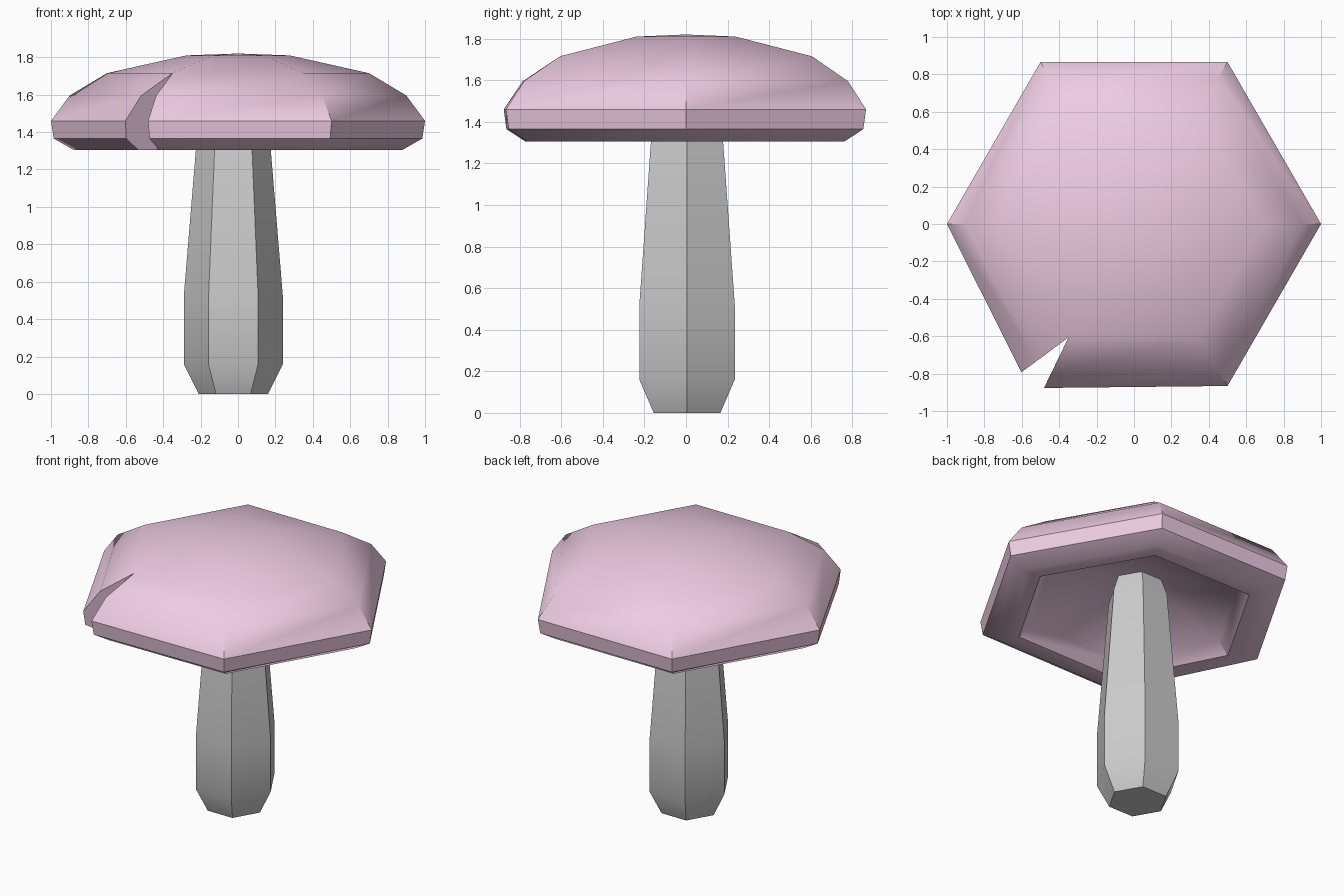
import bpy, bmesh
from math import cos, sin, radians

if "Cube" in bpy.data.objects:
    bpy.data.objects.remove(bpy.data.objects["Cube"])


def finish(name, bm, loc=(0, 0, 0)):
    bmesh.ops.recalc_face_normals(bm, faces=bm.faces)
    me = bpy.data.meshes.new(name)
    bm.to_mesh(me)
    bm.free()
    ob = bpy.data.objects.new(name, me)
    ob.location = loc
    bpy.context.collection.objects.link(ob)
    return ob


def polar(bm, r, z, deg):
    return bm.verts.new((r * cos(radians(deg)), r * sin(radians(deg)), z))


# Cap: hexagonal dome with a hollow underside; third value opens the split corner
profile = [(0.25, 1.53, 0), (0.675, 1.38, 0), (0.75, 1.305, 0.8),
           (0.88, 1.305, 1), (0.985, 1.365, 1), (1.0, 1.46, 0.95),
           (0.9, 1.595, 0.7), (0.7, 1.715, 0), (0.275, 1.81, 0)]
bm = bmesh.new()
rings = []
for r, z, gap in profile:
    # Start on one side of the slit and go round to the other side
    ring = [polar(bm, r, z, 240 + 1.3 * gap)]
    ring += [polar(bm, r, z, a) for a in range(300, 600, 60)]
    ring.append(polar(bm, r * 0.995, z, 600 - 7.6 * gap) if gap else ring[0])
    rings.append(ring)
for a, b in zip(rings, rings[1:]):
    for i in range(6):
        bm.faces.new((a[i], a[i + 1], b[i + 1], b[i]))
for ring, z in ((rings[0], 1.55), (rings[-1], 1.82)):
    centre = bm.verts.new((0, 0, z))
    for i in range(6):
        bm.faces.new((ring[i], ring[i + 1], centre))
# Cut walls on both sides of the slit
for side in (0, 6):
    bm.faces.new([ring[side] for ring in rings[1:8]])
cap = finish("mushroom_cap", bm)
mat = bpy.data.materials.new("cap_pink")
mat.diffuse_color = (0.85, 0.6, 0.76, 1)
mat.use_nodes = True
mat.node_tree.nodes["Principled BSDF"].inputs["Base Color"].default_value = mat.diffuse_color
cap.data.materials.append(mat)

# Stem: six-sided, bulging low and tapering into the cap
bm = bmesh.new()
rings = [[polar(bm, r, z, 60 * i) for i in range(6)]
         for r, z in ((0.185, 0), (0.265, 0.16), (0.265, 0.52),
                      (0.19, 1.43), (0.14, 1.58))]
for a, b in zip(rings, rings[1:]):
    for i in range(6):
        j = (i + 1) % 6
        bm.faces.new((a[i], a[j], b[j], b[i]))
bm.faces.new(rings[0])
bm.faces.new(rings[-1])
stem = finish("mushroom_stem", bm, (-0.025, 0.005, 0))

# Soft shading along the dome, crisp hexagon corners
for ob in (cap, stem):
    bpy.ops.object.select_all(action='DESELECT')
    ob.select_set(True)
    bpy.context.view_layer.objects.active = ob
    bpy.ops.object.shade_smooth_by_angle(angle=radians(35))
